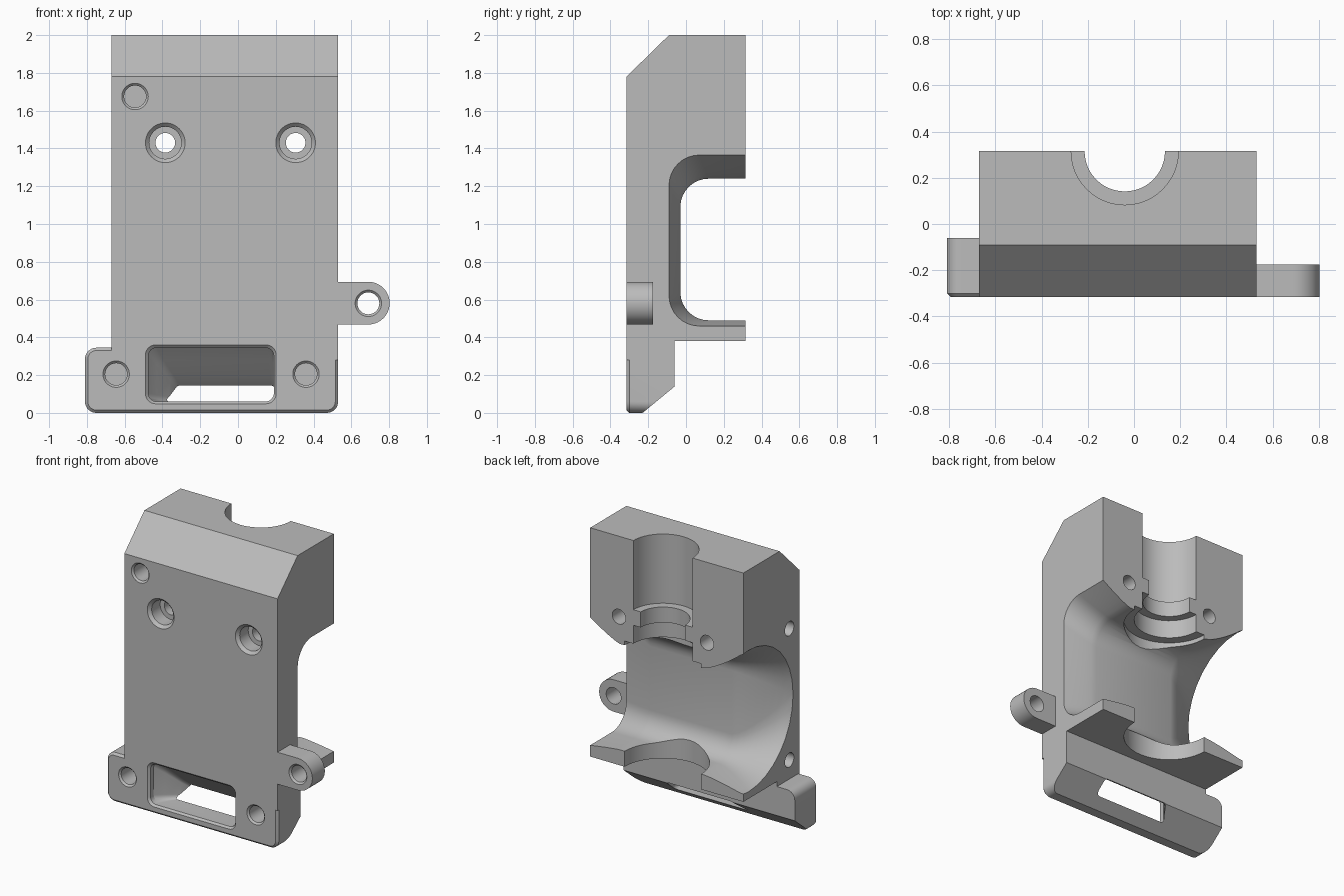
import bpy, bmesh, math
from mathutils import Vector

cube = bpy.data.objects.get("Cube")
if cube:
    bpy.data.objects.remove(cube)

grey = bpy.data.materials.new("plain_grey")
grey.use_nodes = True
grey.diffuse_color = (0.5, 0.5, 0.5, 1)
grey.node_tree.nodes["Principled BSDF"].inputs["Base Color"].default_value = (0.5, 0.5, 0.5, 1)


def place(axis, d, u, v):
    """Put section point (u, v) at distance d along an axis."""
    return {"x": Vector((d, u, v)), "y": Vector((u, d, v)), "z": Vector((u, v, d))}[axis]


def loft(name, axis, sections):
    """Closed solid through (distance, outline) sections of equal point count."""
    bm = bmesh.new()
    rings = [[bm.verts.new(place(axis, d, u, v)) for u, v in ring] for d, ring in sections]
    n = len(rings[0])
    for a, b in zip(rings, rings[1:]):
        for i in range(n):
            j = (i + 1) % n
            bm.faces.new((a[i], a[j], b[j], b[i]))
    bm.faces.new(rings[0][::-1])
    bm.faces.new(rings[-1])
    bmesh.ops.recalc_face_normals(bm, faces=bm.faces)
    mesh = bpy.data.meshes.new(name)
    bm.to_mesh(mesh)
    bm.free()
    mesh.materials.append(grey)
    ob = bpy.data.objects.new(name, mesh)
    bpy.context.collection.objects.link(ob)
    return ob


def rounded(u0, u1, v0, v1, r, n=8):
    """Rounded rectangle outline."""
    corners = [(u1 - r, v1 - r), (u0 + r, v1 - r), (u0 + r, v0 + r), (u1 - r, v0 + r)]
    return [(cu + r * math.cos(a), cv + r * math.sin(a))
            for k, (cu, cv) in enumerate(corners)
            for a in [(k + i / n) * math.pi / 2 for i in range(n + 1)]]


def circle(u, v, r, n=48):
    return [(u + r * math.cos(i * math.tau / n), v + r * math.sin(i * math.tau / n)) for i in range(n)]


def hole(name, axis, u, v, steps):
    """Stepped round solid: steps are (distance, radius)."""
    return loft(name, axis, [(d, circle(u, v, r)) for d, r in steps])


def combine(target, tool, operation):
    mod = target.modifiers.new(operation, "BOOLEAN")
    mod.operation, mod.solver, mod.object = operation, "EXACT", tool
    bpy.context.view_layer.objects.active = target
    bpy.ops.object.modifier_apply(modifier=mod.name)
    bpy.data.objects.remove(tool)


LEFT, RIGHT, FRONT, BACK = -0.67, 0.53, -0.315, 0.315
BORE_X = -0.04

# Main block with sloped top front and thin rear shelf
side = [(FRONT, 0.28), (-0.06, 0.28), (-0.06, 0.38), (BACK, 0.38),
        (BACK, 2.0), (-0.09, 2.0), (FRONT, 1.78)]
body = loft("mount_body", "x", [(LEFT, side), (RIGHT, side)])

# Airflow recess: round on one side, narrow in the middle, flared on the other
def recess_section(t, start, end):
    return rounded(*[a + (b - a) * t for a, b in zip(start, end)])

throat = (-0.03, 0.9, 0.49, 1.24, 0.15)
fan = (-0.24, 0.76, 0.43, 1.43, 0.495)
flare = (-0.09, 0.9, 0.46, 1.365, 0.16)
sections = []
for i in range(9):
    t = 1 - i / 8
    sections.append((-0.34 + (LEFT + 0.34) * t, recess_section(t ** 1.4, throat, fan)))
for i in range(7):
    t = i / 6
    sections.append((0.3 + (RIGHT - 0.3) * t, recess_section(t ** 1.2, throat, flare)))
# run the ends past the side faces
sections.insert(0, (LEFT - 0.05, sections[0][1]))
sections.append((RIGHT + 0.05, sections[-1][1]))
combine(body, loft("recess_cutter", "x", sections), "DIFFERENCE")

# Stepped vertical bore and round clearance through the shelf
combine(body, hole("clearance_cutter", "z", BORE_X, BACK, [(0.3, 0.3), (1.27, 0.3)]), "DIFFERENCE")
combine(body, hole("bore_cutter", "z", BORE_X, BACK,
                   [(1.1, 0.232), (1.4, 0.232), (1.4, 0.174), (1.51, 0.174),
                    (1.51, 0.232), (2.1, 0.232)]), "DIFFERENCE")

# Foot with rounded corners, bevelled front rim and sloped underside
foot = loft("foot", "y", [(FRONT, rounded(-0.795, 0.515, 0.015, 0.33, 0.045)),
                          (FRONT + 0.015, rounded(-0.81, RIGHT, 0, 0.345, 0.06)),
                          (-0.06, rounded(-0.81, RIGHT, 0, 0.345, 0.06))])
wedge = [(-0.23, 0), (-0.06, 0.14), (0.1, 0.27), (0.1, -0.1), (-0.23, -0.1)]
combine(foot, loft("slope_cutter", "x", [(-1, wedge), (1, wedge)]), "DIFFERENCE")
combine(body, foot, "UNION")

# Side lug
lug_shape = [(0.45, 0.468), (0.69, 0.468)]
lug_shape += [(0.69 + 0.113 * math.cos(a), 0.581 + 0.113 * math.sin(a))
              for a in [math.pi * (i / 20 - 0.5) for i in range(1, 20)]]
lug_shape += [(0.69, 0.694), (0.45, 0.694)]
combine(body, loft("lug", "y", [(FRONT, lug_shape), (-0.175, lug_shape)]), "UNION")

# Air duct: wide front mouth narrowing to the outlet in the sloped underside
mouth = rounded(-0.475, 0.19, 0.06, 0.345, 0.045)
duct = [(FRONT - 0.01, rounded(-0.5, 0.21, 0.04, 0.37, 0.06)),
        (FRONT + 0.015, mouth), (FRONT + 0.05, mouth),
        (-0.2, rounded(-0.43, 0.195, 0.06, 0.28, 0.035)),
        (-0.12, rounded(-0.36, 0.195, 0.06, 0.19, 0.025)),
        (-0.07, rounded(-0.33, 0.195, 0.06, 0.145, 0.02)),
        (0.0, rounded(-0.33, 0.195, 0.06, 0.14, 0.02))]
combine(body, loft("duct_cutter", "y", duct), "DIFFERENCE")

# Countersunk through holes
for x in (-0.385, 0.305):
    combine(body, hole("screw_cutter", "y", x, 1.43,
                       [(FRONT - 0.01, 0.115), (FRONT + 0.02, 0.085), (-0.2, 0.085),
                        (-0.2, 0.052), (0.4, 0.052)]), "DIFFERENCE")

# Blind front holes, and the lug hole that goes through
for x, z, end in ((-0.545, 1.675, -0.11), (-0.645, 0.205, -0.11), (0.36, 0.205, -0.11), (0.69, 0.58, 0)):
    combine(body, hole("pin_cutter", "y", x, z,
                       [(FRONT - 0.01, 0.08), (FRONT + 0.012, 0.058), (end, 0.058)]), "DIFFERENCE")

# Blind holes beside the round recess opening
for z in (1.41, 0.48):
    combine(body, hole("side_cutter", "x", -0.2, z, [(LEFT - 0.1, 0.05), (LEFT + 0.2, 0.05)]), "DIFFERENCE")

# Smooth curved areas, crisp edges
bpy.ops.object.select_all(action="DESELECT")
body.select_set(True)
bpy.context.view_layer.objects.active = body
bpy.ops.object.shade_smooth_by_angle(angle=math.radians(25))
